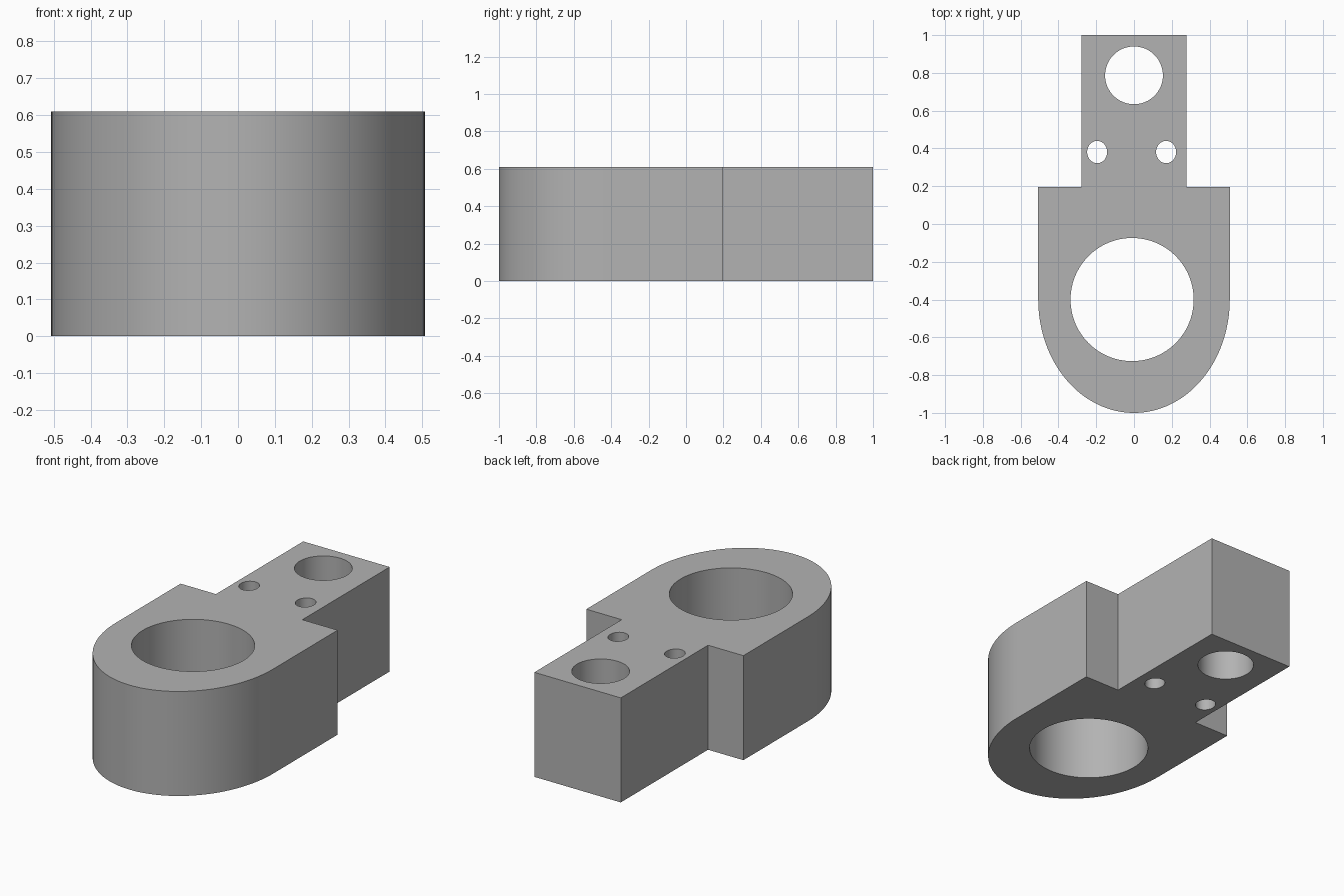
import bpy
import bmesh
from math import cos, sin, pi, radians
from mathutils import Vector

HEIGHT = 0.61

cube = bpy.data.objects.get("Cube")
if cube:
    bpy.data.objects.remove(cube, do_unlink=True)

# Single grey finish
grey = bpy.data.materials.new("plain grey")
grey.use_nodes = True
colour = (0.45, 0.45, 0.45, 1)
grey.diffuse_color = colour
grey.node_tree.nodes["Principled BSDF"].inputs["Base Color"].default_value = colour


def arc(cx, cy, rx, ry, start, end, steps):
    """Points along an elliptical arc, both ends included."""
    angles = [start + (end - start) * i / steps for i in range(steps + 1)]
    return [(cx + rx * cos(a), cy + ry * sin(a)) for a in angles]


def ellipse(cx, cy, rx, ry, steps=64):
    return arc(cx, cy, rx, ry, 0, 2 * pi, steps)[:-1]


# Outline: rounded front, square shoulders, narrow tongue at the back
outline = arc(0, -0.40, 0.507, 0.60, pi, 2 * pi, 64)
outline += [(0.507, 0.195), (0.279, 0.195), (0.279, 1.0),
            (-0.279, 1.0), (-0.279, 0.195), (-0.507, 0.195)]

# Through holes: main bore, tongue hole, two small oval holes
holes = [
    ellipse(-0.01, -0.40, 0.326, 0.326, 96),
    ellipse(0, 0.787, 0.153, 0.153),
    ellipse(-0.195, 0.381, 0.053, 0.059, 48),
    ellipse(0.17, 0.381, 0.053, 0.059, 48),
]

# Fill the profile around the holes, then extrude it upward
bm = bmesh.new()
edges = []
for loop in [outline] + holes:
    verts = [bm.verts.new((x, y, 0)) for x, y in loop]
    edges += [bm.edges.new((a, b)) for a, b in zip(verts, verts[1:] + verts[:1])]
bmesh.ops.triangle_fill(bm, use_beauty=True, use_dissolve=False,
                        edges=edges, normal=Vector((0, 0, 1)))
result = bmesh.ops.extrude_face_region(bm, geom=bm.faces[:], use_keep_orig=True)
top = [v for v in result["geom"] if isinstance(v, bmesh.types.BMVert)]
bmesh.ops.translate(bm, verts=top, vec=(0, 0, HEIGHT))
bmesh.ops.recalc_face_normals(bm, faces=bm.faces[:])

mesh = bpy.data.meshes.new("bracket_body")
bm.to_mesh(mesh)
bm.free()
mesh.materials.append(grey)
body = bpy.data.objects.new("bracket_body", mesh)
bpy.context.collection.objects.link(body)

# Smooth curved walls, crisp rims and corners
bpy.ops.object.select_all(action="DESELECT")
body.select_set(True)
bpy.context.view_layer.objects.active = body
bpy.ops.object.shade_smooth_by_angle(angle=radians(30))
